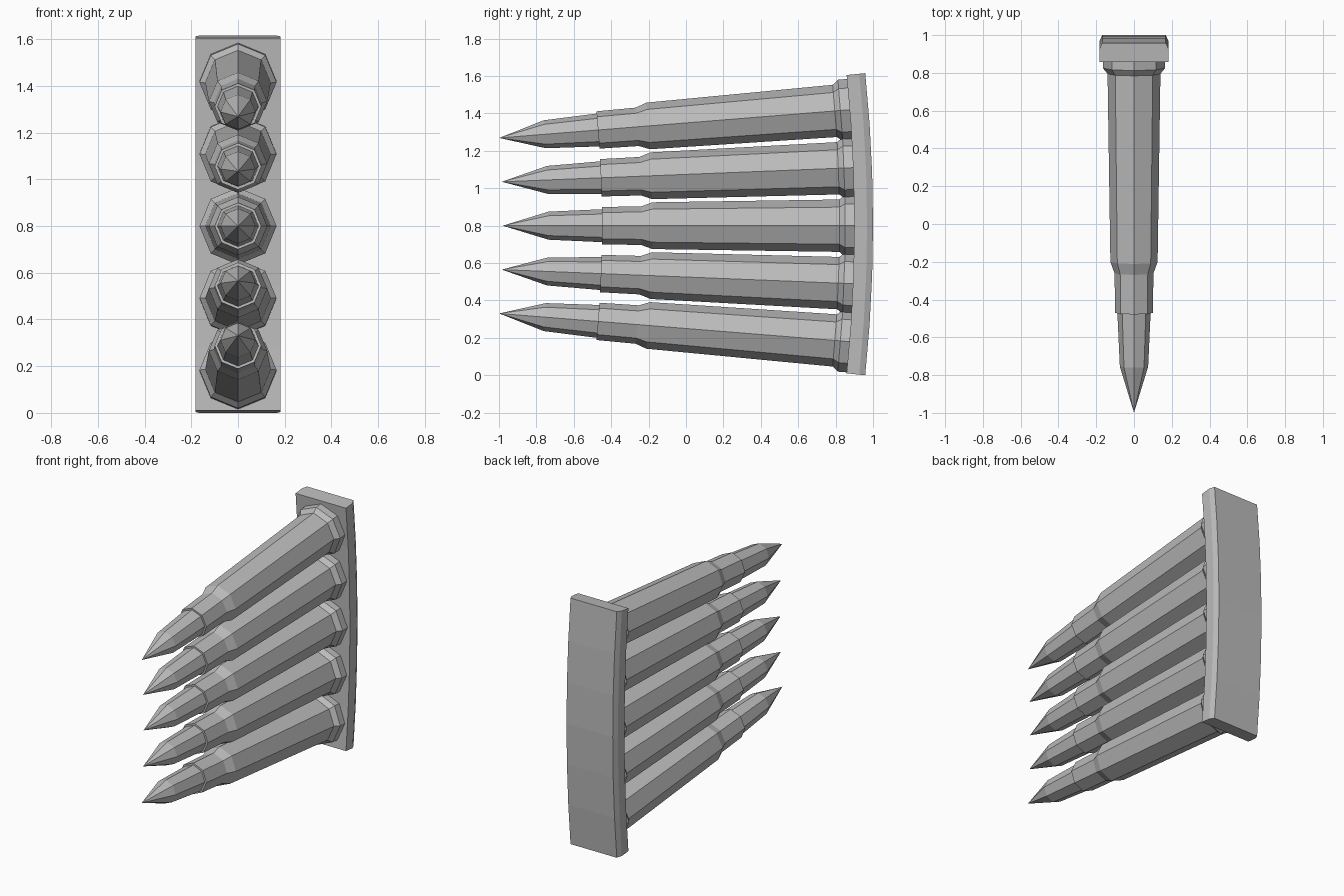
import bpy, bmesh, math
from mathutils import Matrix

cube = bpy.data.objects.get("Cube")
if cube:
    bpy.data.objects.remove(cube, do_unlink=True)

PIVOT_Y = -6.83      # centre of the fan, far in front of the tips
STEP = math.radians(2.3)
SIDES = 8

grey = bpy.data.materials.new("plain grey")
grey.use_nodes = True
grey.diffuse_color = (0.5, 0.5, 0.5, 1)
grey.node_tree.nodes["Principled BSDF"].inputs["Base Color"].default_value = (0.5, 0.5, 0.5, 1)


def finish(bm, name):
    bmesh.ops.recalc_face_normals(bm, faces=bm.faces)
    mesh = bpy.data.meshes.new(name)
    bm.to_mesh(mesh)
    bm.free()
    mesh.materials.append(grey)
    obj = bpy.data.objects.new(name, mesh)
    bpy.context.collection.objects.link(obj)
    return obj


def bridge(bm, a, b):
    n = len(a)
    for i in range(n):
        j = (i + 1) % n
        bm.faces.new((a[i], a[j], b[j], b[i]))


# Profile of one round: (position along y, radius), nose to rim
PROFILE = [(-0.735, 0.075), (-0.45, 0.088), (-0.45, 0.1), (-0.24, 0.103),
           (-0.18, 0.125), (0.82, 0.14), (0.85, 0.165), (0.91, 0.165)]


def make_round(name, angle):
    bm = bmesh.new()
    rings = []
    for y, r in PROFILE:
        rings.append([bm.verts.new((r * math.cos(t), y - PIVOT_Y, r * math.sin(t)))
                      for t in (math.tau * i / SIDES for i in range(SIDES))])
    tip = bm.verts.new((0, -0.98 - PIVOT_Y, 0))
    for i in range(SIDES):
        bm.faces.new((tip, rings[0][i], rings[0][(i + 1) % SIDES]))
    for a, b in zip(rings, rings[1:]):
        bridge(bm, a, b)
    bm.faces.new(rings[-1])
    # Swing the round about the fan centre
    bm.transform(Matrix.Translation((0, PIVOT_Y, 0.8)) @ Matrix.Rotation(angle, 4, 'X'))
    return finish(bm, name)


for k, label in enumerate(("bottom", "lower", "middle", "upper", "top")):
    make_round(label + "_round", (k - 2) * STEP)

# Curved clip plate with chamfered long back edges
SECTION = [(-0.183, 0.9), (0.183, 0.9), (0.183, 0.968),
           (0.168, 1.0), (-0.168, 1.0), (-0.183, 0.968)]
HALF = math.radians(5.92)
SEGMENTS = 6
bm = bmesh.new()
rings = []
for s in range(SEGMENTS + 1):
    a = HALF * (2 * s / SEGMENTS - 1)
    rings.append([bm.verts.new((x, PIVOT_Y + (y - PIVOT_Y) * math.cos(a),
                                0.808 + (y - PIVOT_Y) * math.sin(a))) for x, y in SECTION])
for a, b in zip(rings, rings[1:]):
    bridge(bm, a, b)
bm.faces.new(rings[0])
bm.faces.new(rings[-1])
finish(bm, "clip_plate")
